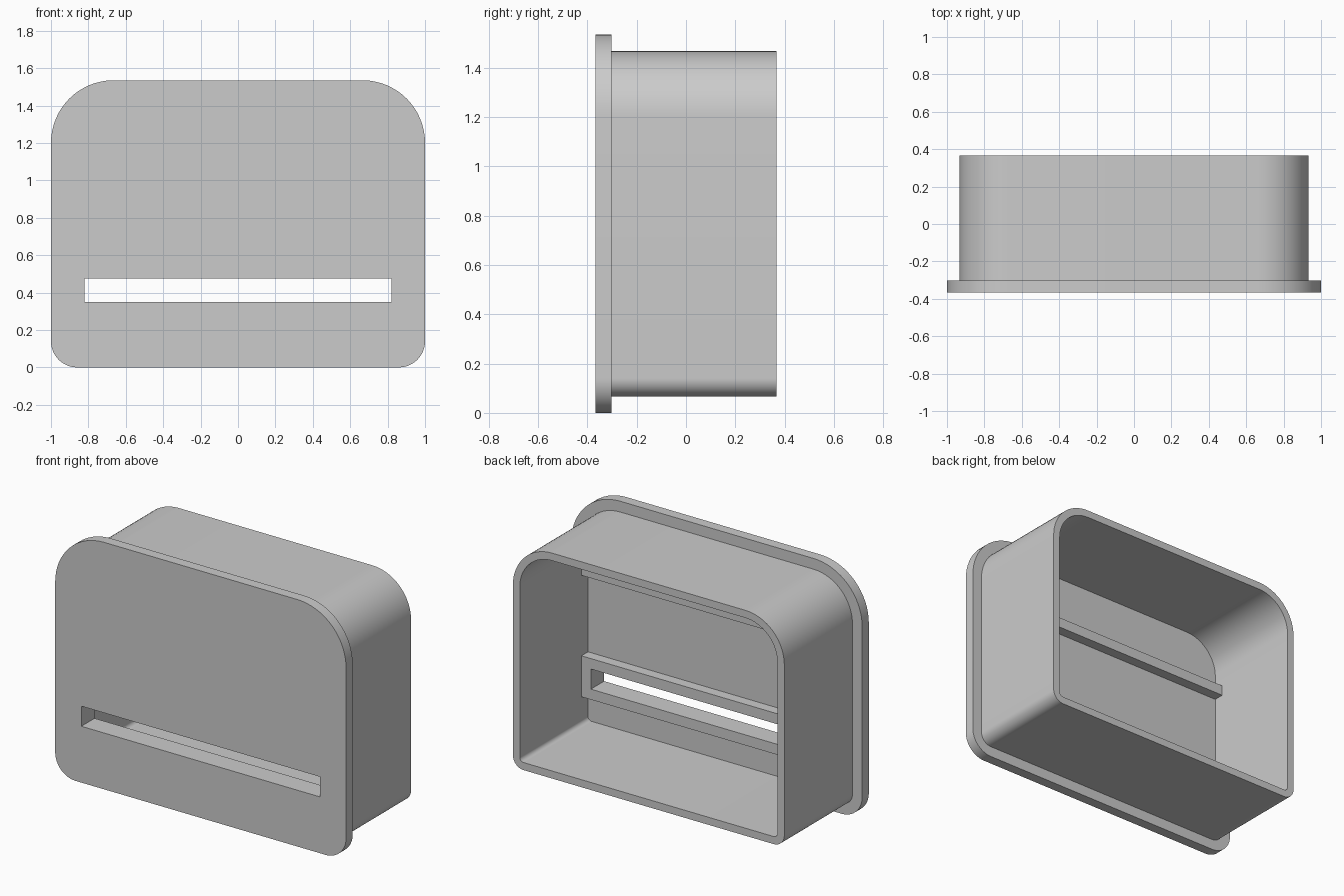
import bpy
from math import sin, cos, pi, radians

cube = bpy.data.objects.get("Cube")
if cube:
    bpy.data.objects.remove(cube, do_unlink=True)

grey = bpy.data.materials.new("light_grey")
grey.use_nodes = True
colour = (0.6, 0.6, 0.6, 1)
grey.diffuse_color = colour
grey.node_tree.nodes["Principled BSDF"].inputs["Base Color"].default_value = colour


def outline(half_width, bottom, top, r_top=0, r_bottom=0, steps=16):
    """Rectangle in x and z with rounded top and bottom corners."""
    points = []
    corners = ((1, 1, r_top), (-1, 1, r_top), (-1, -1, r_bottom), (1, -1, r_bottom))
    for i, (sx, sz, r) in enumerate(corners):
        cx = sx * (half_width - r)
        cz = top - r if sz > 0 else bottom + r
        count = steps if r else 0
        for k in range(count + 1):
            a = (i + k / max(count, 1)) * pi / 2
            points.append((cx + r * cos(a), cz + r * sin(a)))
    return points


def extrude(name, front, back, *loops):
    """Fill the first loop, leave the others as holes, extrude along y."""
    curve = bpy.data.curves.new(name, "CURVE")
    curve.dimensions = "2D"
    curve.fill_mode = "BOTH"
    curve.extrude = (back - front) / 2
    for loop in loops:
        spline = curve.splines.new("POLY")
        spline.points.add(len(loop) - 1)
        for point, (x, z) in zip(spline.points, loop):
            point.co = (x, z, 0, 1)
        spline.use_cyclic_u = True
    obj = bpy.data.objects.new(name, curve)
    bpy.context.collection.objects.link(obj)
    obj.rotation_euler.x = pi / 2
    obj.location.y = (front + back) / 2
    bpy.ops.object.select_all(action="DESELECT")
    obj.select_set(True)
    bpy.context.view_layer.objects.active = obj
    bpy.ops.object.convert(target="MESH")
    obj = bpy.context.object
    obj.data.materials.clear()
    obj.data.materials.append(grey)
    bpy.ops.object.shade_smooth_by_angle(angle=radians(30))
    return obj


FRONT, PLATE_BACK, BACK = -0.367, -0.302, 0.367
RIB_BACK = PLATE_BACK + 0.065
WALL = 0.047
slot = outline(0.82, 0.35, 0.475)

# Front plate with the long slot
extrude("front_plate", FRONT, PLATE_BACK,
        outline(1, 0, 1.535, 0.335, 0.14), slot)

# Open-backed housing wall
extrude("housing_wall", PLATE_BACK, BACK,
        outline(0.933, 0.067, 1.468, 0.268, 0.073),
        outline(0.933 - WALL, 0.067 + WALL, 1.468 - WALL, 0.268 - WALL, 0.073 - WALL))

# Raised rim around the slot, inside the housing
extrude("slot_rim", PLATE_BACK, RIB_BACK, outline(0.885, 0.285, 0.54), slot)

# Straight rib across the upper inside of the plate
extrude("upper_rib", PLATE_BACK, RIB_BACK, outline(0.885, 1.04, 1.105))
